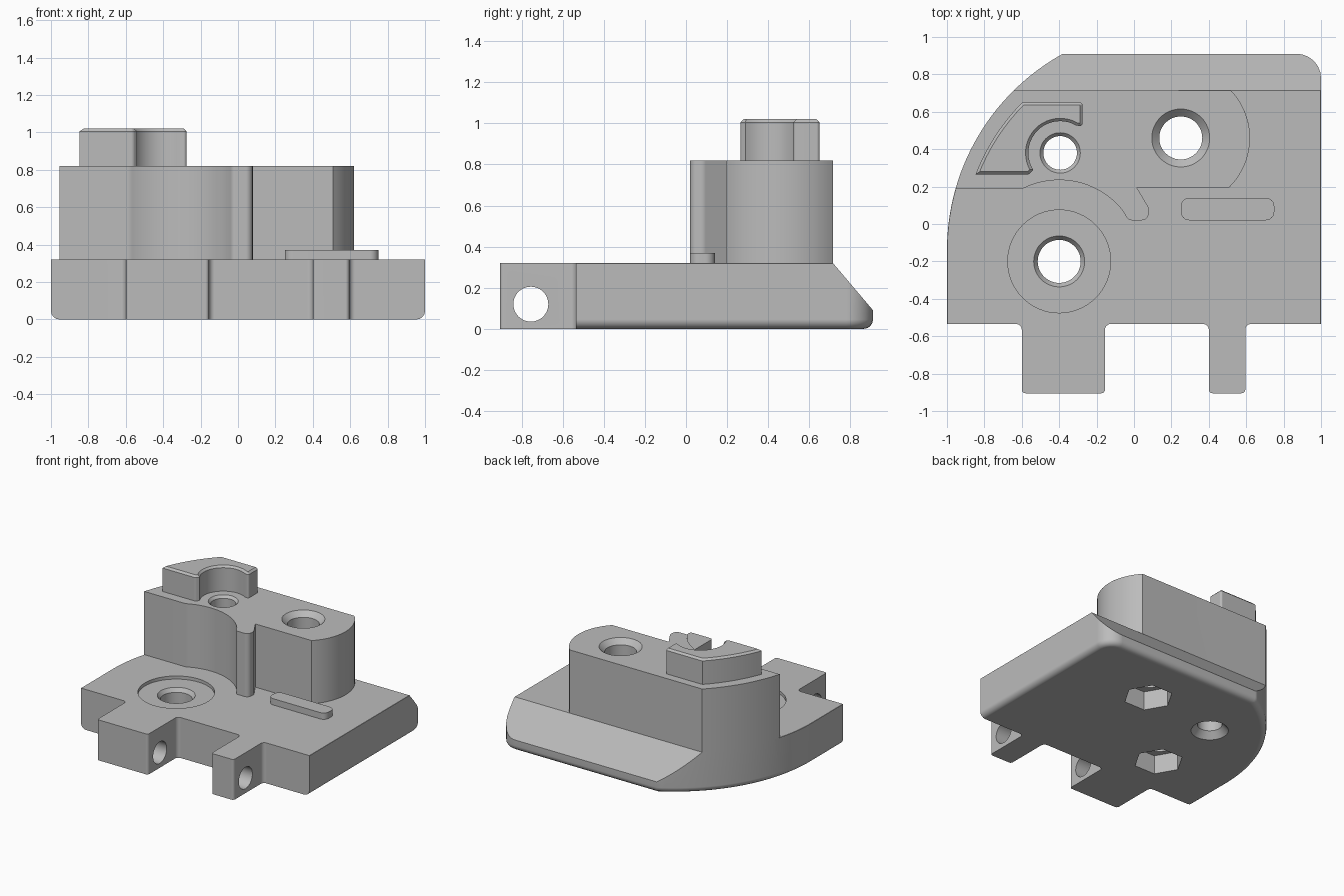
import bpy, bmesh
from math import pi, sin, cos, asin, radians
from mathutils import Vector, Matrix

if "Cube" in bpy.data.objects:
    bpy.data.objects.remove(bpy.data.objects["Cube"], do_unlink=True)

grey = bpy.data.materials.new("plain_grey")
grey.use_nodes = True
colour = (0.5, 0.5, 0.5, 1)
grey.diffuse_color = colour
grey.node_tree.nodes["Principled BSDF"].inputs["Base Color"].default_value = colour

BIG, BIG_R = (0.2, -0.14), 1.2      # large rounded flank
PIN_A = (0.25, 0.46)                # hole in the block's round end
PIN_B = (-0.395, 0.38)              # small hole beside the boss
PIN_C = (-0.4, -0.2)                # hole in the recessed seat
TOP, BLOCK_TOP, BACK = 0.32, 0.82, 0.715


def arc(c, r, a0, a1, n):
    return [(c[0] + r * cos(a0 + (a1 - a0) * i / n),
             c[1] + r * sin(a0 + (a1 - a0) * i / n)) for i in range(n + 1)]


def flank(y0, y1, n, r=BIG_R):
    ang = [pi - asin((y - BIG[1]) / r) for y in (y0, y1)]
    return arc(BIG, r, *ang, n)


def outline(points, n=6):
    """Closed outline; points given as (x, y, radius) get a round corner."""
    out = []
    for i, p in enumerate(points):
        if len(p) == 2:
            out.append(p)
            continue
        c = Vector(p[:2])
        d0 = (Vector(points[i - 1][:2]) - c).normalized()
        d1 = (Vector(points[(i + 1) % len(points)][:2]) - c).normalized()
        half = d0.angle(d1) / 2
        t = p[2] * cos(half) / sin(half)
        a, b, w = c + d0 * t, c + d1 * t, sin(half)
        for k in range(n + 1):
            u = k / n
            m = (1 - u) ** 2, 2 * u * (1 - u) * w, u * u
            out.append(tuple((a * m[0] + c * m[1] + b * m[2]) / sum(m)))
    clean = []
    for p in out:
        if not clean or (Vector(p) - Vector(clean[-1])).length > 0.0005:
            clean.append(p)
    return clean


def prism(points, z0, z1):
    bm = bmesh.new()
    face = bm.faces.new([bm.verts.new((x, y, z0)) for x, y in points])
    top = bmesh.ops.extrude_face_region(bm, geom=[face])["geom"]
    bmesh.ops.translate(bm, vec=(0, 0, z1 - z0),
                        verts=[v for v in top if isinstance(v, bmesh.types.BMVert)])
    bmesh.ops.recalc_face_normals(bm, faces=bm.faces)
    return bm


def bevel(bm, z, size, segments, rule):
    edges = []
    for e in bm.edges:
        if all(abs(v.co.z - z) < 1e-4 for v in e.verts):
            mid = (e.verts[0].co + e.verts[1].co) / 2
            if rule(mid.x, mid.y):
                edges.append(e)
    bmesh.ops.bevel(bm, geom=edges, offset=size, segments=segments,
                    profile=0.5, affect='EDGES', clamp_overlap=True)


def make(name, bm):
    bmesh.ops.recalc_face_normals(bm, faces=bm.faces)
    mesh = bpy.data.meshes.new(name)
    bm.to_mesh(mesh)
    bm.free()
    mesh.materials.append(grey)
    ob = bpy.data.objects.new(name, mesh)
    bpy.context.collection.objects.link(ob)
    return ob


def lathe(name, centre, profile, n=48):
    """Stacked rings of (radius, height) about a vertical axis."""
    bm = bmesh.new()
    rings = [[bm.verts.new((x, y, z)) for x, y in arc(centre, r, 0, 2 * pi, n)[:-1]]
             for r, z in profile]
    for lo, hi in zip(rings, rings[1:]):
        for i in range(n):
            j = (i + 1) % n
            bm.faces.new((lo[i], lo[j], hi[j], hi[i]))
    bm.faces.new(rings[0])
    bm.faces.new(rings[-1])
    ob = make(name, bm)
    ob.hide_render = True
    return ob


def finish(ob, cutters=()):
    bpy.ops.object.select_all(action='DESELECT')
    bpy.context.view_layer.objects.active = ob
    ob.select_set(True)
    for c in cutters:
        m = ob.modifiers.new("cut", 'BOOLEAN')
        m.operation, m.solver, m.object = 'DIFFERENCE', 'EXACT', c
        bpy.ops.object.modifier_apply(modifier=m.name)
    bpy.ops.object.shade_smooth_by_angle(angle=radians(35))
    m = ob.modifiers.new("even_shading", 'WEIGHTED_NORMAL')
    m.keep_sharp = True


# Base plate with two hinge lugs
FRONT, LUG = -0.535, -0.905
side = flank(BACK, 0.19, 14)
pts = [(-1, FRONT)]
for x0, x1 in ((-0.6, -0.155), (0.4, 0.595)):
    pts += [(x0, FRONT, 0.03), (x0, LUG, 0.02), (x1, LUG, 0.02), (x1, FRONT, 0.03)]
pts += [(1, FRONT), (1, 0.91, 0.13)]
pts += flank(0.91, BACK, 6)[:-1] + side + flank(0.19, BIG[1], 8)[1:]
bm = prism(outline(pts), 0, TOP)
bevel(bm, 0, 0.045, 4, lambda x, y: y > FRONT + 0.01)
bevel(bm, TOP, 0.018, 1, lambda x, y: y > FRONT + 0.01 and (x > 0.9 or (x < 0 and y < 0.19)))
# Sloped back edge
cut = bmesh.ops.bisect_plane(bm, geom=bm.verts[:] + bm.edges[:] + bm.faces[:],
                             plane_co=(0, BACK, TOP), plane_no=(0, 0.23, 0.195),
                             clear_outer=True)["geom_cut"]
bmesh.ops.holes_fill(bm, edges=[e for e in bm.edges if e.is_boundary], sides=0)
base = make("base_plate", bm)

# Raised block with a round end, a curved cut-out and a hook
pts = arc(PIN_A, 0.37, radians(-45.7), radians(43.6), 20)
pts += side
pts += arc(PIN_C, 0.435, radians(116.3), radians(39), 20)
pts += [(-0.03, 0.02, 0.03), (0.075, 0.02, 0.035), (0.08, 0.085, 0.04), (0.015, 0.195)]
pts = outline(pts)
i = next(k for k, p in enumerate(pts) if p == side[0])
pts.insert(i, (-0.22, BACK))
bm = prism(pts, TOP, BLOCK_TOP)
bevel(bm, BLOCK_TOP, 0.018, 1,
      lambda x, y: x > -0.2 and (y > 0.7 or (x > 0.1 and y > 0.19)))
block = make("raised_block", bm)

# Boss wrapped around the small hole
pts = flank(0.65, 0.265, 8, 1.123)
pts += [(-0.56, 0.265, 0.025)]
pts += arc(PIN_B, 0.17, radians(212), radians(60), 20)
pts += [(-0.275, 0.52, 0.015), (-0.275, 0.65, 0.015)]
bm = prism(outline(pts), BLOCK_TOP, 1.02)
bevel(bm, 1.02, 0.025, 1, lambda x, y: True)
finish(make("boss", bm))

# Low rounded rib
bm = prism(outline([(0.25, 0.02, 0.045), (0.75, 0.02, 0.045),
                    (0.75, 0.14, 0.045), (0.25, 0.14, 0.045)]), TOP, 0.37)
finish(make("low_rib", bm))

# Cutters for bores, countersinks, nut pockets and the hinge pin
bore_a = lathe("bore_a", PIN_A, [(0.115, -0.1), (0.115, 0.78), (0.155, BLOCK_TOP), (0.155, 0.9)])
bore_b = lathe("bore_b", PIN_B, [(0.135, -0.1), (0.135, 0), (0.09, 0.05), (0.09, 0.8),
                                 (0.108, BLOCK_TOP), (0.108, 0.9)])
seat = lathe("seat", PIN_C, [(0.275, 0.295), (0.275, 0.5)], 64)
bore_c = lathe("bore_c", PIN_C, [(0.115, -0.1), (0.115, 0.265), (0.137, 0.296), (0.137, 0.5)])
nuts = [lathe("nut_pocket", c, [(0.18, -0.1), (0.18, 0.15)], 6) for c in (PIN_A, PIN_C)]
hinge = lathe("hinge_bore", (0, 0), [(0.085, -0.9), (0.085, 0.9)])
hinge.data.transform(Matrix.Translation((0, -0.755, 0.12)) @ Matrix.Rotation(pi / 2, 4, 'Y'))

finish(base, [seat, bore_c, bore_a, bore_b, hinge] + nuts)
finish(block, [bore_a, bore_b])
for c in [seat, bore_a, bore_b, bore_c, hinge] + nuts:
    bpy.data.objects.remove(c, do_unlink=True)
